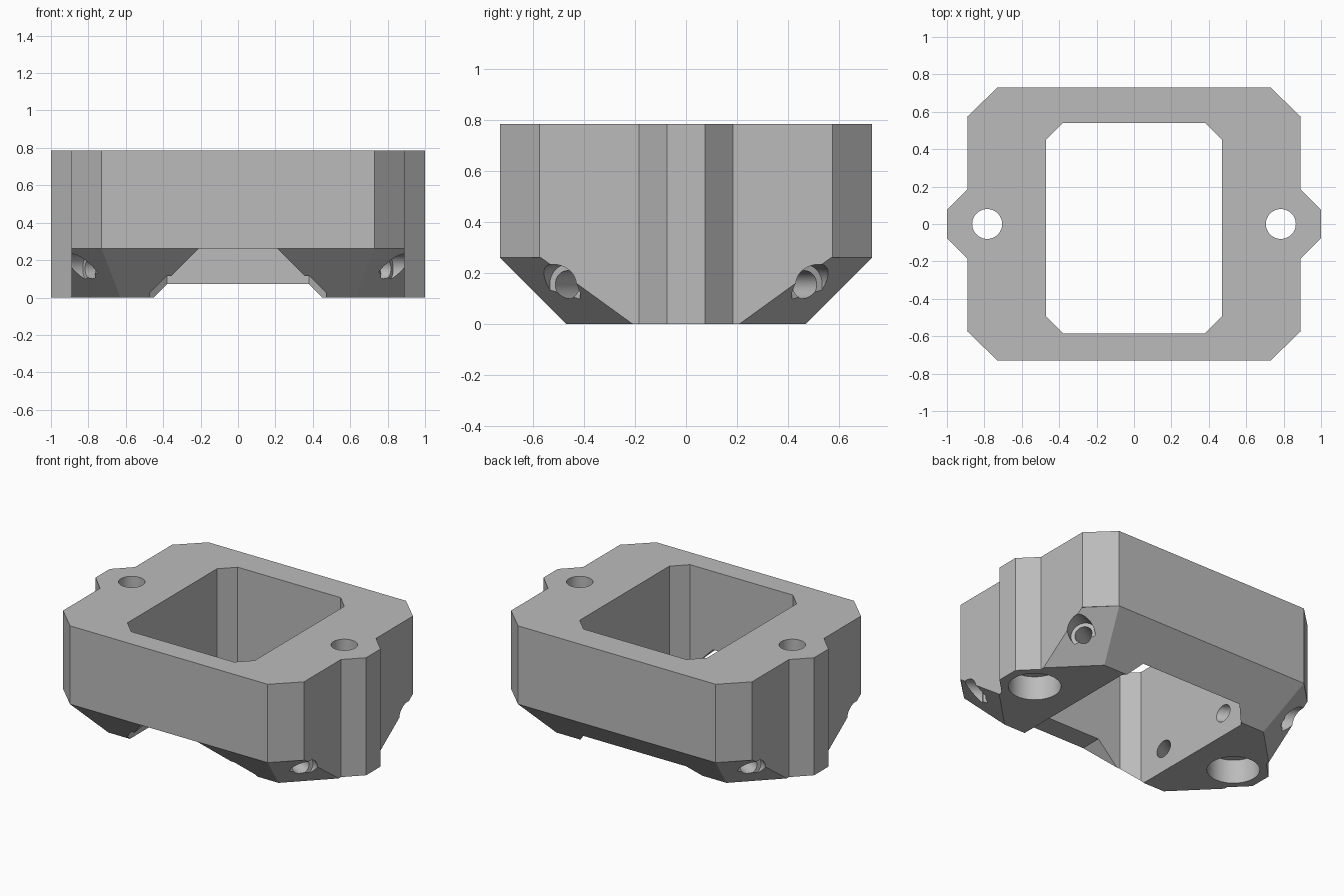
import bpy, bmesh, math
from mathutils import Vector, Matrix

cube = bpy.data.objects.get("Cube")
if cube:
    bpy.data.objects.remove(cube, do_unlink=True)

HEIGHT = 0.785
CUT_Z = 0.262      # top of the sloped underside
BORE_Z = 0.155     # height of the angled screw bores

grey = bpy.data.materials.new("plain grey")
grey.use_nodes = True
grey.diffuse_color = (0.5, 0.5, 0.5, 1)
grey.node_tree.nodes["Principled BSDF"].inputs["Base Color"].default_value = (0.5, 0.5, 0.5, 1)


def make_object(name, bm):
    bmesh.ops.recalc_face_normals(bm, faces=bm.faces)
    mesh = bpy.data.meshes.new(name)
    bm.to_mesh(mesh)
    bm.free()
    mesh.materials.append(grey)
    obj = bpy.data.objects.new(name, mesh)
    bpy.context.collection.objects.link(obj)
    return obj


def prism(name, points, offset):
    """Extrude a closed outline along an offset."""
    bm = bmesh.new()
    face = bm.faces.new([bm.verts.new(p) for p in points])
    new = bmesh.ops.extrude_face_region(bm, geom=[face])["geom"]
    bmesh.ops.translate(bm, vec=offset, verts=[v for v in new if isinstance(v, bmesh.types.BMVert)])
    return make_object(name, bm)


def cylinder(name, start, end, radius):
    start, end = Vector(start), Vector(end)
    axis = end - start
    bm = bmesh.new()
    turn = axis.to_track_quat('Z', 'Y').to_matrix().to_4x4()
    bmesh.ops.create_cone(bm, cap_ends=True, segments=48, radius1=radius, radius2=radius,
                          depth=axis.length, matrix=Matrix.Translation((start + end) / 2) @ turn)
    return make_object(name, bm)


# Outer outline: chamfered rectangle with a pointed lug on each side
half = [(0.73, -0.73), (0.89, -0.575), (0.89, -0.185), (1, -0.075),
        (1, 0.075), (0.89, 0.185), (0.89, 0.575), (0.73, 0.73)]
outline = half + [(-x, -y) for x, y in half]
body = prism("housing_block", [(x, y, 0) for x, y in outline], (0, 0, HEIGHT))

# Sloped underside at front and back, and at the four corners
bm = bmesh.new()
bm.from_mesh(body.data)
bmesh.ops.bisect_plane(bm, geom=bm.verts[:] + bm.edges[:] + bm.faces[:],
                       plane_co=(0, 0, CUT_Z), plane_no=(0, 0, 1))
bm.free()
cutters = []
for sy in (-1, 1):
    wedge = [(-2, sy * 0.73, CUT_Z), (-2, sy * 0.37, -0.1), (-2, sy * 0.93, -0.1), (-2, sy * 0.93, CUT_Z)]
    cutters.append(prism("underside_slope_cutter", wedge, (4, 0, 0)))
    for sx in (-1, 1):
        out = Vector((sx, sy, 0)).normalized()
        along = Vector((-sy, sx, 0)).normalized()
        profile = [(1.46, CUT_Z), (0.96, -0.1), (2, -0.1), (2, CUT_Z)]
        points = [out * (d / math.sqrt(2)) + Vector((0, 0, z)) - along * 0.55 for d, z in profile]
        cutters.append(prism("corner_slope_cutter", points, along * 1.1))

# Central window with chamfered corners
window = [(0.38, -0.585), (0.47, -0.495), (0.47, 0.45), (0.38, 0.54)]
window += [(-x, y) for x, y in reversed(window)]
cutters.append(prism("window_cutter", [(x, y, -1) for x, y in window], (0, 0, 3)))

# Trapezoid relief under the front wall
relief = [(-0.21, CUT_Z), (0.21, CUT_Z), (0.47, 0.002), (-0.47, 0.002)]
cutters.append(prism("front_relief_cutter", [(x, -0.9, z) for x, z in relief], (0, 0.4, 0)))

for sx in (-1, 1):
    # Vertical mounting holes, counterbored from below
    cutters.append(cylinder("mount_hole_cutter", (sx * 0.785, 0, -0.5), (sx * 0.785, 0, 1.5), 0.08))
    cutters.append(cylinder("mount_recess_cutter", (sx * 0.785, 0, -0.5), (sx * 0.785, 0, 0.16), 0.16))
    # Angled screw bores through the corners into the window
    for sy in (-1, 1):
        seat = Vector((sx * 0.79, sy * 0.465, BORE_Z))
        way = Vector((sx * math.cos(math.pi / 6), sy * 0.5, 0))
        cutters.append(cylinder("screw_bore_cutter", seat - way * 0.5, seat + way * 0.3, 0.055))
        cutters.append(cylinder("screw_head_cutter", seat, seat + way * 0.4, 0.08))

# Apply the cuts one after another, then drop the cutters
bpy.context.view_layer.objects.active = body
body.select_set(True)
for cutter in cutters:
    cutter.hide_render = True
    mod = body.modifiers.new(cutter.name, 'BOOLEAN')
    mod.operation = 'DIFFERENCE'
    mod.solver = 'EXACT'
    mod.object = cutter
    bpy.ops.object.modifier_apply(modifier=mod.name)
    bpy.data.objects.remove(cutter, do_unlink=True)

bpy.ops.object.shade_smooth_by_angle(angle=math.radians(25))
